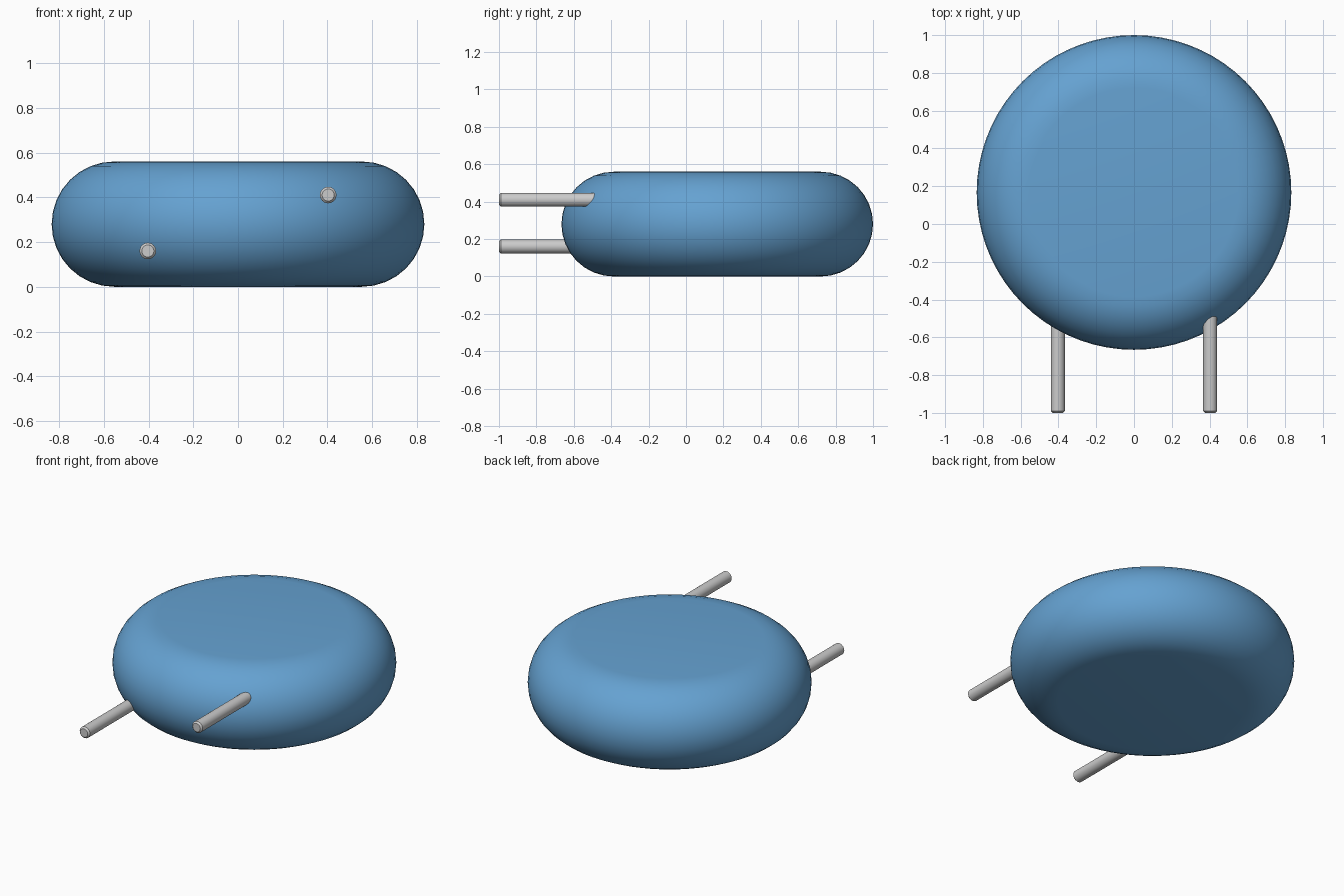
import bpy, bmesh
from math import sin, cos, pi, radians

if "Cube" in bpy.data.objects:
    bpy.data.objects.remove(bpy.data.objects["Cube"])

CY, H, R = 0.167, 0.56, 0.833
RIM = H / 2


def lathe(name, profile, steps, loc, rot=(0, 0, 0)):
    """Revolve (radius, height) points about the local z axis."""
    bm = bmesh.new()
    rings = []
    for r, z in profile:
        rings.append([bm.verts.new((r * cos(2 * pi * i / steps),
                                    r * sin(2 * pi * i / steps), z))
                      for i in range(steps)])
    for a, b in zip(rings, rings[1:]):
        for i in range(steps):
            j = (i + 1) % steps
            bm.faces.new((a[i], a[j], b[j], b[i]))
    bm.faces.new(rings[0][::-1])
    bm.faces.new(rings[-1])
    mesh = bpy.data.meshes.new(name)
    bm.to_mesh(mesh)
    bm.free()
    ob = bpy.data.objects.new(name, mesh)
    bpy.context.collection.objects.link(ob)
    ob.location, ob.rotation_euler = loc, rot
    bpy.ops.object.select_all(action='DESELECT')
    ob.select_set(True)
    bpy.context.view_layer.objects.active = ob
    bpy.ops.object.shade_smooth_by_angle(angle=radians(30))
    return ob


# Disc body with a fully rounded rim
N = 16
profile = [(R - RIM + RIM * cos(-pi / 2 + pi * k / N),
            RIM + RIM * sin(-pi / 2 + pi * k / N)) for k in range(N + 1)]
body = lathe("disc_body", profile, 72, (0, CY, 0))
blue = bpy.data.materials.new("blue_coating")
blue.diffuse_color = (0.13, 0.36, 0.64, 1)
blue.use_nodes = True
blue.node_tree.nodes["Principled BSDF"].inputs["Base Color"].default_value = blue.diffuse_color
body.data.materials.append(blue)

# Two wire leads, staggered in height, with slightly bevelled front tips
LEN, LR, BEV = 0.6, 0.037, 0.01
for name, x, z in (("left_lead", -0.403, 0.16), ("right_lead", 0.403, 0.41)):
    lathe(name, [(LR - BEV, 0), (LR, BEV), (LR, LEN)], 24,
          (x, -1, z), (radians(-90), 0, 0))
